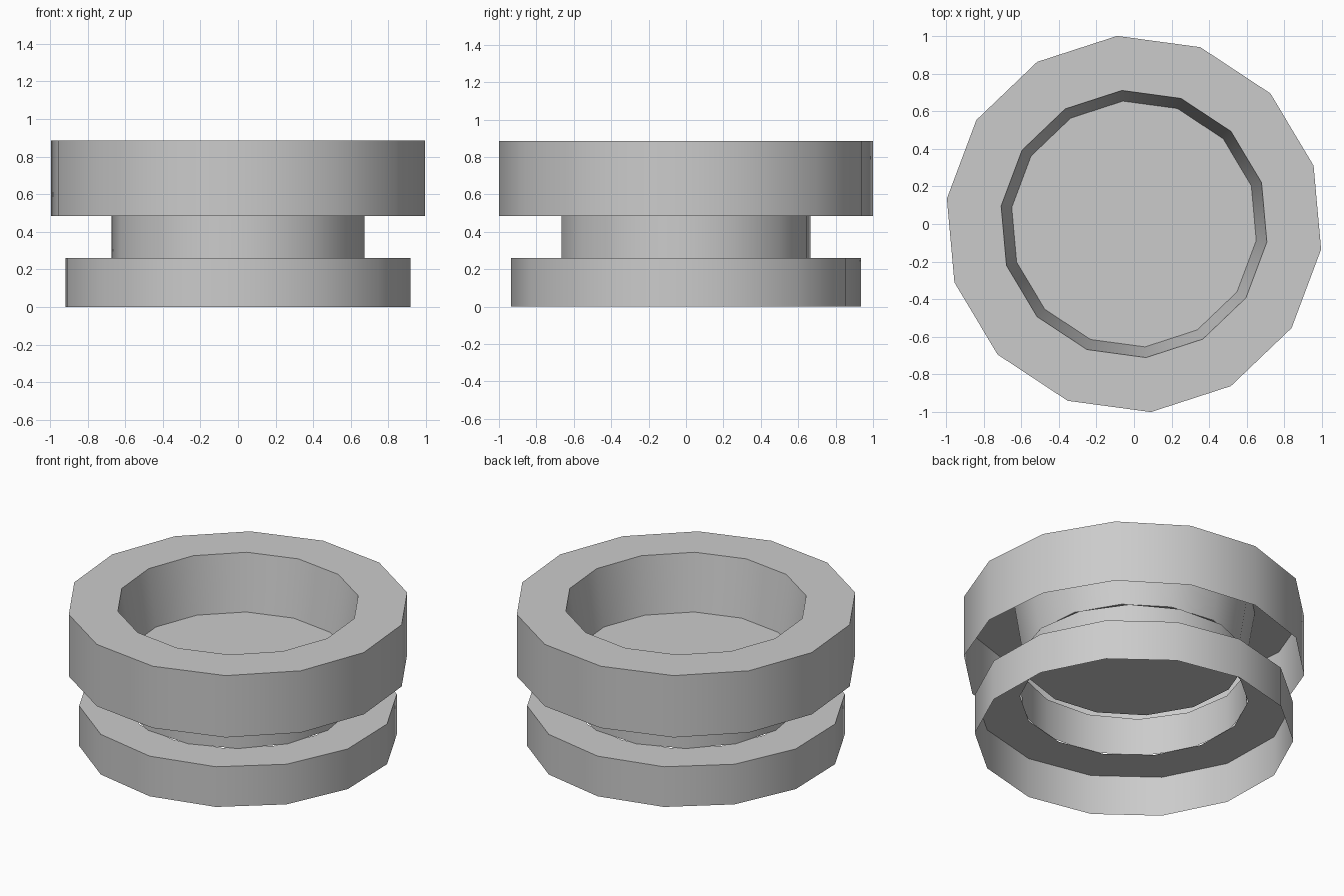
import bpy
import bmesh
from math import cos, sin, radians, tau

SIDES = 14

cube = bpy.data.objects.get("Cube")
if cube:
    bpy.data.objects.remove(cube, do_unlink=True)

grey = bpy.data.materials.new("plain_grey")
grey.use_nodes = True
colour = (0.6, 0.6, 0.6, 1)
grey.diffuse_color = colour
grey.node_tree.nodes["Principled BSDF"].inputs["Base Color"].default_value = colour


def turned_shell(name, profile, turn, capped=False):
    """Sweep a (radius, height) profile, listed from outside in, into a thin shell."""
    bm = bmesh.new()
    angles = [radians(turn) + tau * i / SIDES for i in range(SIDES)]
    rings = [[bm.verts.new((r * cos(a), r * sin(a), z)) for a in angles]
             for r, z in profile]
    for lower, upper in zip(rings, rings[1:]):
        for i in range(SIDES):
            j = (i + 1) % SIDES
            bm.faces.new((lower[i], lower[j], upper[j], upper[i]))
    if capped:
        bm.faces.new(rings[-1])
    mesh = bpy.data.meshes.new(name)
    bm.to_mesh(mesh)
    bm.free()
    mesh.materials.append(grey)
    obj = bpy.data.objects.new(name, mesh)
    bpy.context.collection.objects.link(obj)
    bpy.ops.object.select_all(action='DESELECT')
    obj.select_set(True)
    bpy.context.view_layer.objects.active = obj
    bpy.ops.object.shade_smooth_by_angle(angle=radians(30))
    return obj


# Upper rim, open underneath, with a tapered bowl and flat floor
turned_shell("upper_bowl", [(1.004, 0.485), (1.004, 0.885), (0.713, 0.885), (0.656, 0.525)],
             turn=18, capped=True)

# Straight neck between the two rims
turned_shell("neck", [(0.674, 0.26), (0.674, 0.51)], turn=22)

# Lower rim, open underneath, with a flat shoulder meeting the neck
turned_shell("lower_rim", [(0.935, 0), (0.935, 0.26), (0.67, 0.26)], turn=14.2)
